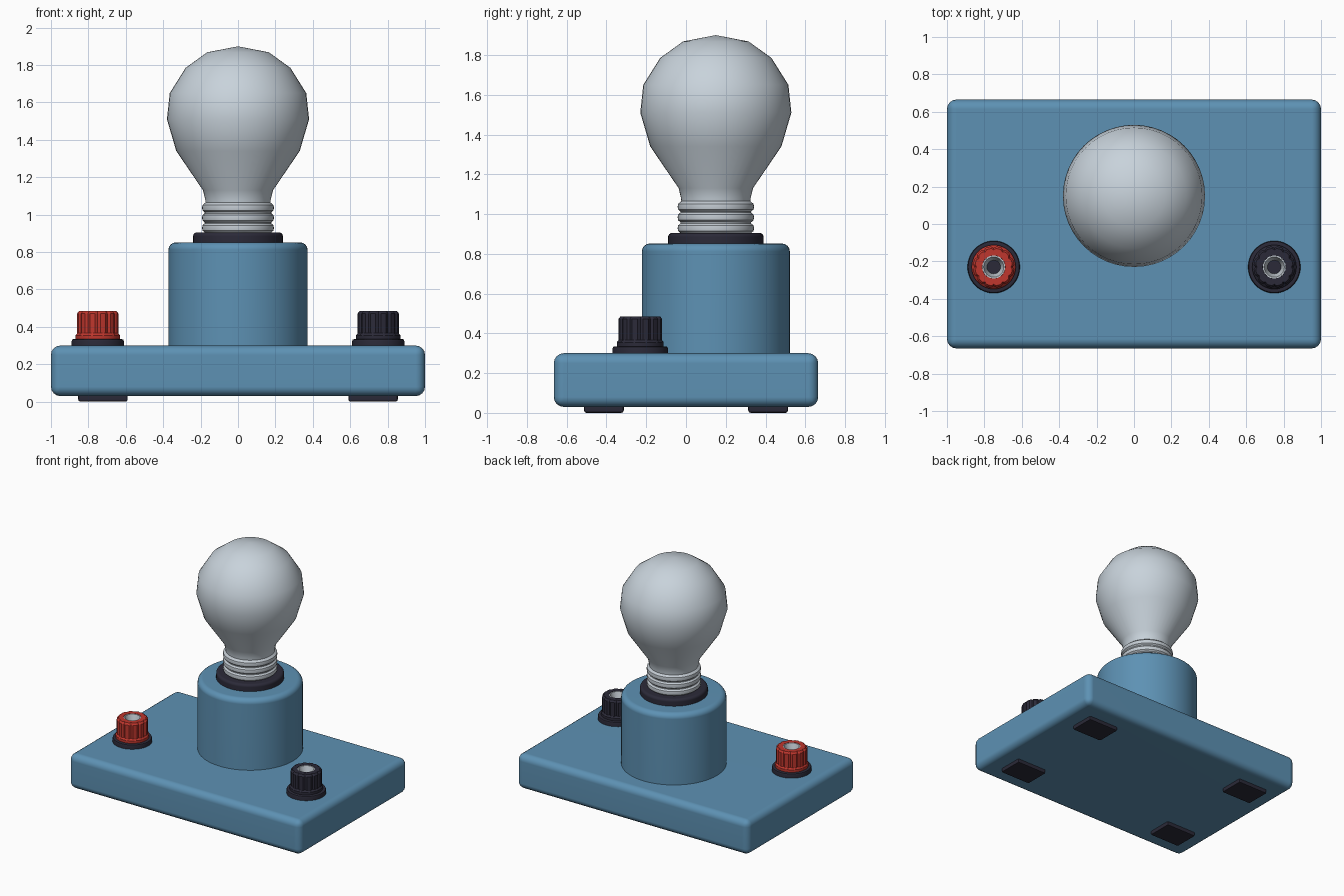
import bpy, bmesh, math

cube = bpy.data.objects.get("Cube")
if cube:
    bpy.data.objects.remove(cube, do_unlink=True)


def material(name, rgb):
    m = bpy.data.materials.new(name)
    m.use_nodes = True
    m.diffuse_color = (*rgb, 1)
    m.node_tree.nodes["Principled BSDF"].inputs["Base Color"].default_value = (*rgb, 1)
    return m


BLUE = material("blue plastic", (0.11, 0.285, 0.455))
BLACK = material("black plastic", (0.024, 0.023, 0.04))
RED = material("red plastic", (0.52, 0.037, 0.026))
GLASS = material("frosted glass", (0.58, 0.65, 0.71))
METAL = material("metal", (0.55, 0.6, 0.65))


def finish(name, bm, mat, loc, angle=40, weighted=True):
    bmesh.ops.recalc_face_normals(bm, faces=bm.faces)
    mesh = bpy.data.meshes.new(name)
    bm.to_mesh(mesh)
    bm.free()
    mesh.materials.append(mat)
    mesh.shade_smooth()
    mesh.set_sharp_from_angle(angle=math.radians(angle))
    ob = bpy.data.objects.new(name, mesh)
    ob.location = loc
    bpy.context.collection.objects.link(ob)
    if weighted:
        mod = ob.modifiers.new("Weighted normals", 'WEIGHTED_NORMAL')
        mod.keep_sharp = True
    return ob


def lathe(name, profile, mat, loc, segs=48, flute=None, **kw):
    """Spin (radius, z) points; flute(i, radius) may reshape each ring."""
    bm = bmesh.new()
    rings = []
    for r, z in profile:
        if r == 0:
            rings.append([bm.verts.new((0, 0, z))] * segs)
            continue
        ring = []
        for i in range(segs):
            a = math.tau * i / segs
            rr = flute(i, r, z) if flute else r
            ring.append(bm.verts.new((rr * math.cos(a), rr * math.sin(a), z)))
        rings.append(ring)
    for a, b in zip(rings, rings[1:]):
        for i in range(segs):
            j = (i + 1) % segs
            corners = list(dict.fromkeys((a[i], a[j], b[j], b[i])))
            bm.faces.new(corners)
    return finish(name, bm, mat, loc, **kw)


def rounded_box(name, size, loc, bevel, segs, mat):
    bm = bmesh.new()
    bmesh.ops.create_cube(bm, size=1)
    bmesh.ops.scale(bm, vec=size, verts=bm.verts)
    bmesh.ops.bevel(bm, geom=list(bm.edges), offset=bevel, segments=segs,
                    profile=0.5, affect='EDGES')
    return finish(name, bm, mat, loc)


def rounded_puck(r, z0, z1, bevel, steps=4):
    """Profile of a disc with rounded upper rim."""
    arc = [(r - bevel + bevel * math.cos(t), z1 - bevel + bevel * math.sin(t))
           for t in (math.pi / 2 * k / steps for k in range(steps + 1))]
    return [(0, z0), (r, z0)] + arc + [(0, z1)]


# Base and feet
rounded_box("base", (2, 1.33, 0.27), (0, 0, 0.165), 0.05, 4, BLUE)
for sx, side in ((-1, "right"), (1, "left")):
    for sy, end in ((-1, "front"), (1, "back")):
        rounded_box(f"foot_{end}_{side}", (0.265, 0.2, 0.06),
                    (sx * 0.722, sy * 0.413, 0.03), 0.012, 2, BLACK)

# Lamp holder
LAMP = (0, 0.15, 0)
lathe("lamp_housing", rounded_puck(0.372, 0.29, 0.852, 0.04), BLUE, LAMP, segs=64)
lathe("socket_collar", rounded_puck(0.24, 0.84, 0.905, 0.02), BLACK, LAMP)

# Screw cap with rounded thread ridges
thread = [(0.165, 0.89)]
for k in range(3):
    z = 0.905 + k * 0.054
    thread += [(0.178, z), (0.19, z + 0.01), (0.192, z + 0.024),
               (0.19, z + 0.038), (0.178, z + 0.048)]
thread += [(0.172, 1.066), (0, 1.066)]
lathe("screw_cap", thread, METAL, LAMP)

# Glass bulb
bulb = [(0.172, 1.05), (0.175, 1.08), (0.187, 1.13), (0.33, 1.34), (0.38, 1.51),
        (0.365, 1.65), (0.28, 1.785), (0.165, 1.868), (0, 1.9)]
lathe("bulb", bulb, GLASS, LAMP, angle=80, weighted=False)


# Terminals with fluted knobs
def grip(i, r, z):
    fluted = z > 0.36 and r > 0.08
    return r * (0.92 if fluted and i % 4 == 0 else 1)


for sx, side, colour in ((-1, "right", RED), (1, "left", BLACK)):
    at = (sx * 0.75, -0.23, 0)
    lathe(f"terminal_flange_{side}", rounded_puck(0.14, 0.29, 0.335, 0.012, 2), BLACK, at)
    knob = [(0.118, 0.33), (0.118, 0.355), (0.111, 0.366), (0.111, 0.472),
            (0.1, 0.486), (0.062, 0.486), (0.058, 0.47)]
    lathe(f"terminal_knob_{side}", knob, colour, at, flute=grip, angle=25)
    lathe(f"terminal_contact_{side}",
          [(0.062, 0.484), (0.054, 0.484), (0.036, 0.42)], METAL, at, segs=24)
    lathe(f"terminal_hole_{side}", [(0.04, 0.421), (0, 0.421)], BLACK, at, segs=24)
